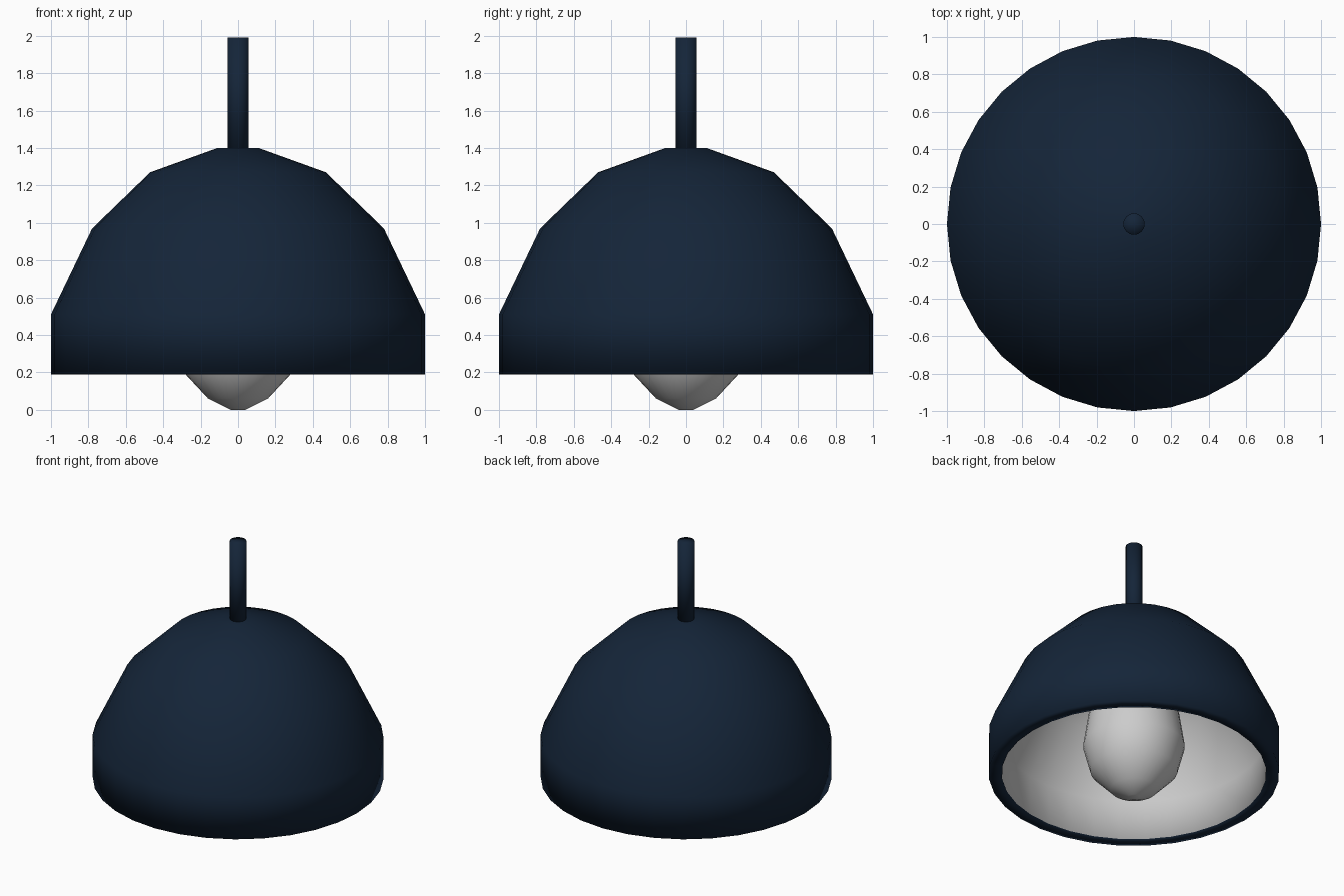
import bpy, math

if "Cube" in bpy.data.objects:
    bpy.data.objects.remove(bpy.data.objects["Cube"])


def material(name, rgb):
    m = bpy.data.materials.new(name)
    m.diffuse_color = (*rgb, 1)
    m.use_nodes = True
    m.node_tree.nodes["Principled BSDF"].inputs["Base Color"].default_value = m.diffuse_color
    return m


def lathe(name, profile, sides, mats=(), inner_from=None):
    """Spin (radius, z) points round z; radius 0 makes a pole."""
    verts, rings, faces, slots = [], [], [], []
    for r, z in profile:
        n = 1 if r == 0 else sides
        rings.append([len(verts) + i for i in range(n)])
        for i in range(n):
            a = 2 * math.pi * i / sides
            verts.append((r * math.cos(a), r * math.sin(a), z))
    for k, (a, b) in enumerate(zip(rings, rings[1:])):
        for i in range(sides):
            j = (i + 1) % sides
            f = [a[i % len(a)], a[j % len(a)], b[j % len(b)], b[i % len(b)]]
            faces.append(list(dict.fromkeys(f)))
            slots.append(int(inner_from is not None and k >= inner_from))
    me = bpy.data.meshes.new(name)
    me.from_pydata(verts, [], faces)
    for m in mats:
        me.materials.append(m)
    for p, s in zip(me.polygons, slots):
        p.use_smooth = True
        p.material_index = s if mats else 0
    ob = bpy.data.objects.new(name, me)
    bpy.context.collection.objects.link(ob)
    return ob


navy = material("navy_paint", (0.007, 0.018, 0.04))
white = material("white_lining", (0.8, 0.8, 0.8))

# Shade: outer skin down to the rim, then the pale lining back up
outer = [(0, 1.40), (0.11, 1.40), (0.47, 1.27), (0.78, 0.97), (1.0, 0.51), (1.0, 0.19)]
inner = [(0.91, 0.19), (0.91, 0.49), (0.71, 0.91), (0.43, 1.18), (0.10, 1.30), (0, 1.30)]
# profile listed top-down outside, so reverse it for outward normals
shade = lathe("lamp_shade", outer + inner, 32, (navy, white), len(outer))
shade.data.flip_normals()

# Hanging rod
rod = lathe("hanging_rod", [(0, 1.35), (0.057, 1.35), (0.057, 1.99), (0, 1.99)], 32, (navy,))

# Bulb with neck reaching up into the shade
lathe("light_bulb", [(0, 0), (0.04, 0), (0.16, 0.06), (0.30, 0.21), (0.35, 0.40),
                     (0.31, 0.66), (0.20, 0.92), (0.13, 1.05), (0.13, 1.30), (0, 1.30)],
      32, (white,))
